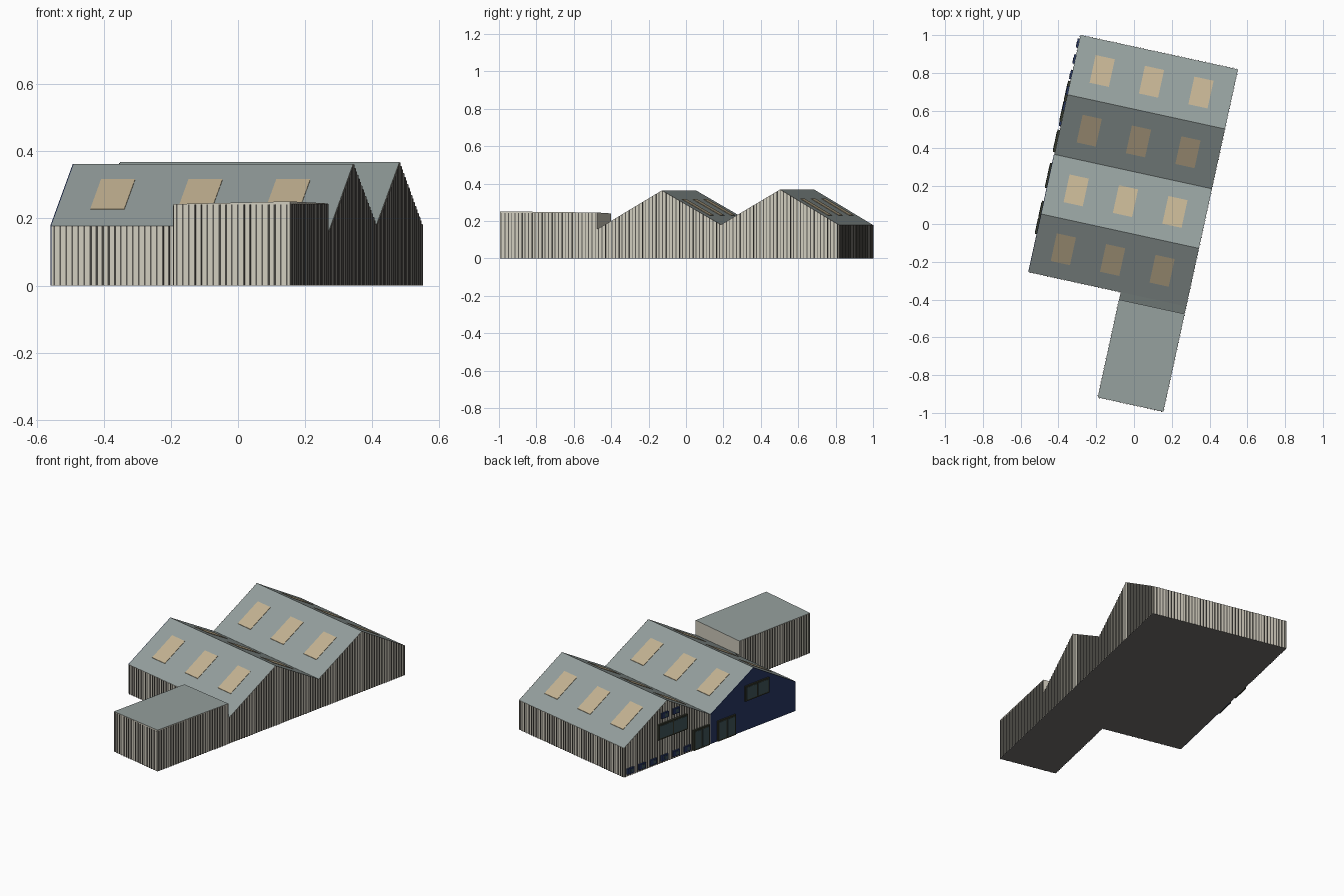
import bpy, bmesh, math
from mathutils import Matrix, Vector

if "Cube" in bpy.data.objects:
    bpy.data.objects.remove(bpy.data.objects["Cube"])

# Building frame: u across the hall, v along its length, turned on the plot
M = Matrix.Translation((-0.557, -0.255, 0)) @ Matrix.Rotation(math.radians(-12.3), 4, 'Z')
W, L = 0.853, 1.285
ANNEX_U, ANNEX_V, LINK_V = 0.498, -0.57, -0.04
VALLEY = 0.638
PROFILE = [(LINK_V, 0.156), (0, 0.178), (0.315, 0.363), (VALLEY, 0.18), (0.962, 0.368), (L, 0.178)]


def material(name, r, g, b):
    m = bpy.data.materials.new(name)
    m.diffuse_color = (r, g, b, 1)
    m.use_nodes = True
    m.node_tree.nodes["Principled BSDF"].inputs["Base Color"].default_value = m.diffuse_color
    return m


CREAM = material("cream_cladding", 0.63, 0.60, 0.51)
RIB = material("dark_rib", 0.10, 0.095, 0.085)
ROOF = material("grey_roof", 0.30, 0.35, 0.34)
FLOOR = material("dark_floor", 0.16, 0.155, 0.15)
BLUE = material("blue_cladding", 0.022, 0.04, 0.125)
TAN = material("skylight_tan", 0.55, 0.45, 0.29)
FRAME = material("olive_frame", 0.035, 0.04, 0.025)
GLASS = material("teal_glass", 0.05, 0.09, 0.10)


def roof_z(v):
    for (a, za), (b, zb) in zip(PROFILE, PROFILE[1:]):
        if v <= b + 1e-6:
            return za + (zb - za) * (v - a) / (b - a)
    return PROFILE[-1][1]


def finish(name, bm, mats):
    bmesh.ops.recalc_face_normals(bm, faces=bm.faces)
    bm.normal_update()
    if len(mats) == 3:  # wall, roof, floor chosen by facing direction
        for f in bm.faces:
            f.material_index = 1 if f.normal.z > 0.1 else 2 if f.normal.z < -0.1 else 0
    me = bpy.data.meshes.new(name)
    bm.to_mesh(me)
    bm.free()
    for m in mats:
        me.materials.append(m)
    ob = bpy.data.objects.new(name, me)
    ob.matrix_world = M
    bpy.context.collection.objects.link(ob)
    return ob


def add_prism(bm, loop, offset):
    a = [bm.verts.new(p) for p in loop]
    b = [bm.verts.new(Vector(p) + Vector(offset)) for p in loop]
    bm.faces.new(a)
    bm.faces.new(b[::-1])
    n = len(a)
    for i in range(n):
        j = (i + 1) % n
        bm.faces.new((a[i], b[i], b[j], a[j]))


def prism(name, loop, offset, mats):
    bm = bmesh.new()
    add_prism(bm, loop, offset)
    return finish(name, bm, mats)


def section(v0, v1, u):
    pts = [(v0, roof_z(v0))] + [p for p in PROFILE if v0 < p[0] < v1] + [(v1, roof_z(v1))]
    return [(u, v0, 0)] + [(u, v, z) for v, z in pts] + [(u, v1, 0)]


SHELL = [CREAM, ROOF, FLOOR]

# Twin-gabled hall and the short roof run joining it to the annex
prism("hall", section(0, L, 0), (W, 0, 0), SHELL)
prism("link", section(LINK_V, 0, ANNEX_U), (W - ANNEX_U, 0, 0), SHELL)

# Flat-roofed annex with a slightly uneven top
bm = bmesh.new()
plan = [(ANNEX_U, ANNEX_V, 0.243), (W, ANNEX_V, 0.251), (W, LINK_V, 0.245), (ANNEX_U, LINK_V, 0.240)]
low = [bm.verts.new((u, v, 0)) for u, v, z in plan]
top = [bm.verts.new(p) for p in plan]
bm.faces.new(low)
bm.faces.new(top)
for i in range(4):
    j = (i + 1) % 4
    bm.faces.new((low[i], low[j], top[j], top[i]))
finish("annex", bm, SHELL)

# Blue front gable on the left side
prism("blue_gable", section(0, VALLEY, 0), (-0.003, 0, 0), [BLUE])


def ribs(name, start, direction, normal, length, height):
    bm = bmesh.new()
    s, d, n = (Vector((*p, 0)) for p in (start, direction, normal))
    count = round(length / 0.0185)
    w = 0.0022
    for i in range(count):
        c = s + d * (length * (i + 0.5) / count)
        a, b = c - d * w, c + d * w
        loop = [a, b, b + Vector((0, 0, height(b) - 0.001)), a + Vector((0, 0, height(a) - 0.001))]
        add_prism(bm, loop, n * 0.003)
    finish(name, bm, [RIB])


# Vertical cladding ribs on every cream wall
by_roof = lambda p: roof_z(p.y)
annex_h = lambda p: 0.242
ribs("hall_front_ribs", (0, 0), (1, 0), (0, -1), ANNEX_U, by_roof)
ribs("hall_back_ribs", (0, L), (1, 0), (0, 1), W, by_roof)
ribs("hall_right_ribs", (W, LINK_V), (0, 1), (1, 0), L - LINK_V, by_roof)
ribs("hall_left_ribs", (0, VALLEY), (0, 1), (-1, 0), L - VALLEY, by_roof)
ribs("annex_left_ribs", (ANNEX_U, ANNEX_V), (0, 1), (-1, 0), LINK_V - ANNEX_V, lambda p: 0.240)
ribs("annex_front_ribs", (ANNEX_U, ANNEX_V), (1, 0), (0, -1), W - ANNEX_U, annex_h)
ribs("annex_right_ribs", (W, ANNEX_V), (0, 1), (1, 0), LINK_V - ANNEX_V, lambda p: 0.244)

# Three skylights on each of the four roof slopes
for k, (a, b) in enumerate(zip(PROFILE[1:], PROFILE[2:])):
    mid = (a[0] + b[0]) / 2
    for i, u in enumerate((0.153, 0.42, 0.688)):
        v0, v1 = mid - 0.075, mid + 0.075
        loop = [(u + du, v, roof_z(v)) for du, v in ((-0.052, v0), (0.052, v0), (0.052, v1), (-0.052, v1))]
        prism(f"skylight_{k}_{i}", loop, (0, 0, 0.0025), [TAN])


def plate(name, v0, v1, z0, z1, u0, u1, mat):
    prism(name, [(u0, v0, z0), (u0, v1, z0), (u0, v1, z1), (u0, v0, z1)], (u1 - u0, 0, 0), [mat])


def glazed(name, v0, v1, z0, z1):
    plate(name + "_frame", v0, v1, z0, z1, 0, -0.012, FRAME)
    mid, t = (v0 + v1) / 2, 0.009
    plate(name + "_pane_a", v0 + t, mid - t / 2, z0 + t, z1 - t, -0.010, -0.0135, GLASS)
    plate(name + "_pane_b", mid + t / 2, v1 - t, z0 + t, z1 - t, -0.010, -0.0135, GLASS)


# Two-pane windows and doors on the left side
glazed("blue_gable_window", 0.205, 0.385, 0.18, 0.272)
glazed("cream_gable_window", 0.815, 1.035, 0.15, 0.242)
glazed("blue_gable_door", 0.455, 0.59, 0.002, 0.125)
glazed("cream_gable_door", 0.65, 0.77, 0.002, 0.125)

# Small blue vents: a low row and a pair near the peak
vents = [(0.815 + 0.085 * i, 0.03) for i in range(6)] + [(0.90, 0.287), (0.983, 0.287)]
for i, (v, z) in enumerate(vents):
    plate(f"vent_{i}", v - 0.025, v + 0.025, z - 0.017, z + 0.017, 0, -0.010, BLUE)
    plate(f"vent_opening_{i}", v - 0.016, v + 0.004, z - 0.009, z + 0.009, -0.008, -0.0115, GLASS)
